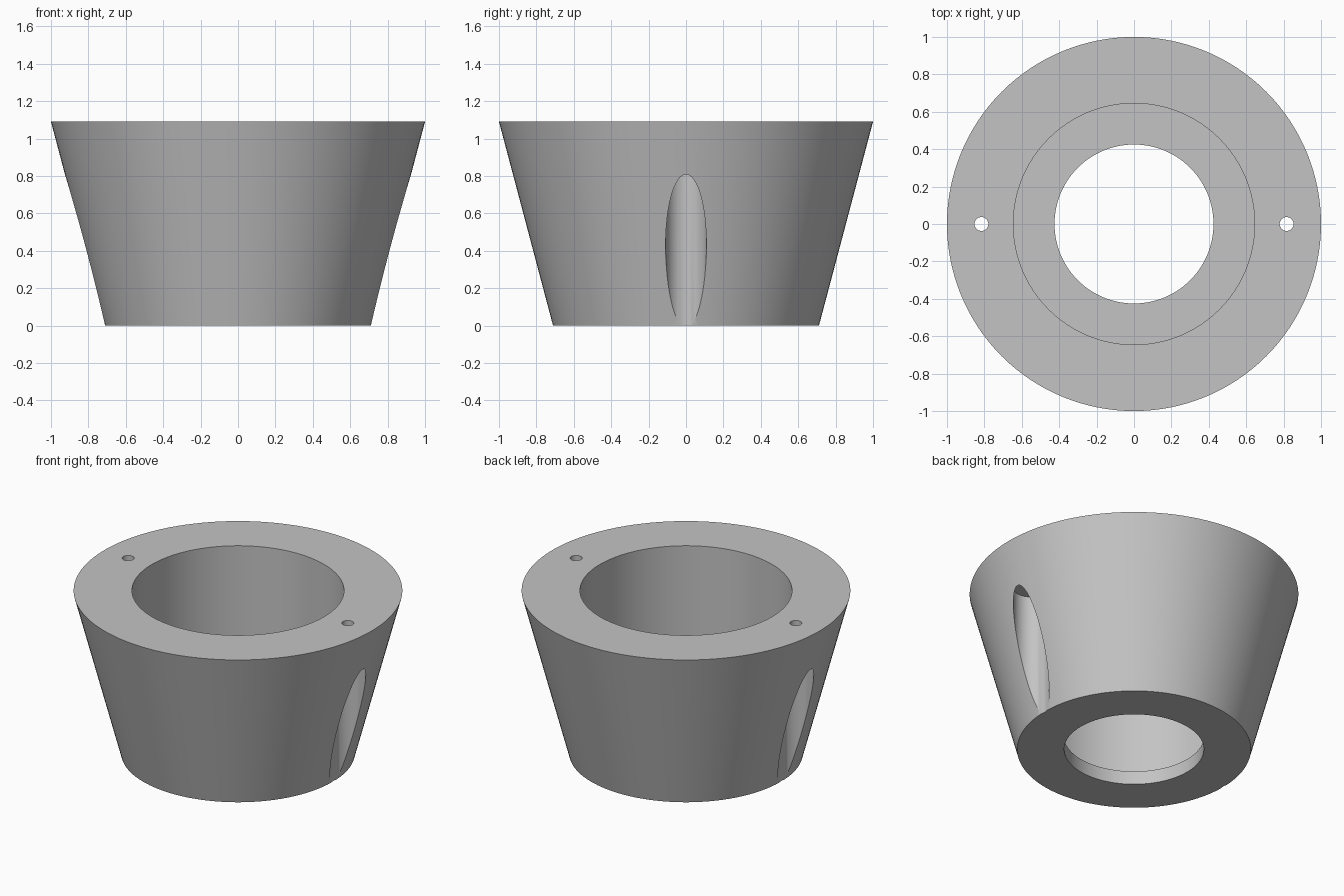
import bpy, bmesh, math

if "Cube" in bpy.data.objects:
    bpy.data.objects.remove(bpy.data.objects["Cube"], do_unlink=True)

SEGMENTS = 128
HEIGHT = 1.09

grey = bpy.data.materials.new("plain_grey")
grey.use_nodes = True
colour = (0.55, 0.55, 0.55, 1)
grey.diffuse_color = colour
grey.node_tree.nodes["Principled BSDF"].inputs["Base Color"].default_value = colour


def lathe(name, profile, sides, x=0):
    """Spin a closed (radius, height) outline around a vertical axis at x."""
    bm = bmesh.new()
    rings = []
    for i in range(sides):
        a = math.tau * i / sides
        rings.append([bm.verts.new((x + r * math.cos(a), r * math.sin(a), z))
                      for r, z in profile])
    n = len(profile)
    for i in range(sides):
        here, after = rings[i], rings[(i + 1) % sides]
        for j in range(n):
            k = (j + 1) % n
            bm.faces.new((here[j], after[j], after[k], here[k]))
    # merge the points that lie on the axis
    bmesh.ops.remove_doubles(bm, verts=bm.verts[:], dist=1e-5)
    bmesh.ops.recalc_face_normals(bm, faces=bm.faces[:])
    mesh = bpy.data.meshes.new(name)
    bm.to_mesh(mesh)
    bm.free()
    mesh.materials.append(grey)
    obj = bpy.data.objects.new(name, mesh)
    bpy.context.collection.objects.link(obj)
    return obj


# Tapered ring with a wide bore and a narrower lip at the bottom
body = lathe("tapered_ring", [(0.425, 0), (0.711, 0), (1, HEIGHT), (0.645, HEIGHT),
                              (0.645, 0.09), (0.425, 0.09)], SEGMENTS)

# Stepped screw cutters: wide recess breaking through the side, thin hole above
for side, x in (("left", 0.816), ("right", -0.816)):
    cutter = lathe(side + "_screw_cutter", [(0, -0.1), (0.109, -0.1), (0.109, 0.83),
                                            (0.037, 0.83), (0.037, 1.2), (0, 1.2)], 64, x)
    cutter.hide_render = True
    cutter.hide_set(True)
    cut = body.modifiers.new(side + "_screw_hole", 'BOOLEAN')
    cut.operation = 'DIFFERENCE'
    cut.solver = 'EXACT'
    cut.object = cutter

# Apply the cuts, then shade smooth with crisp edges
bpy.context.view_layer.objects.active = body
body.select_set(True)
for mod in list(body.modifiers):
    bpy.ops.object.modifier_apply(modifier=mod.name)
for obj in [o for o in bpy.data.objects if o.name.endswith("_screw_cutter")]:
    bpy.data.objects.remove(obj, do_unlink=True)
bpy.ops.object.shade_smooth_by_angle(angle=math.radians(30))
